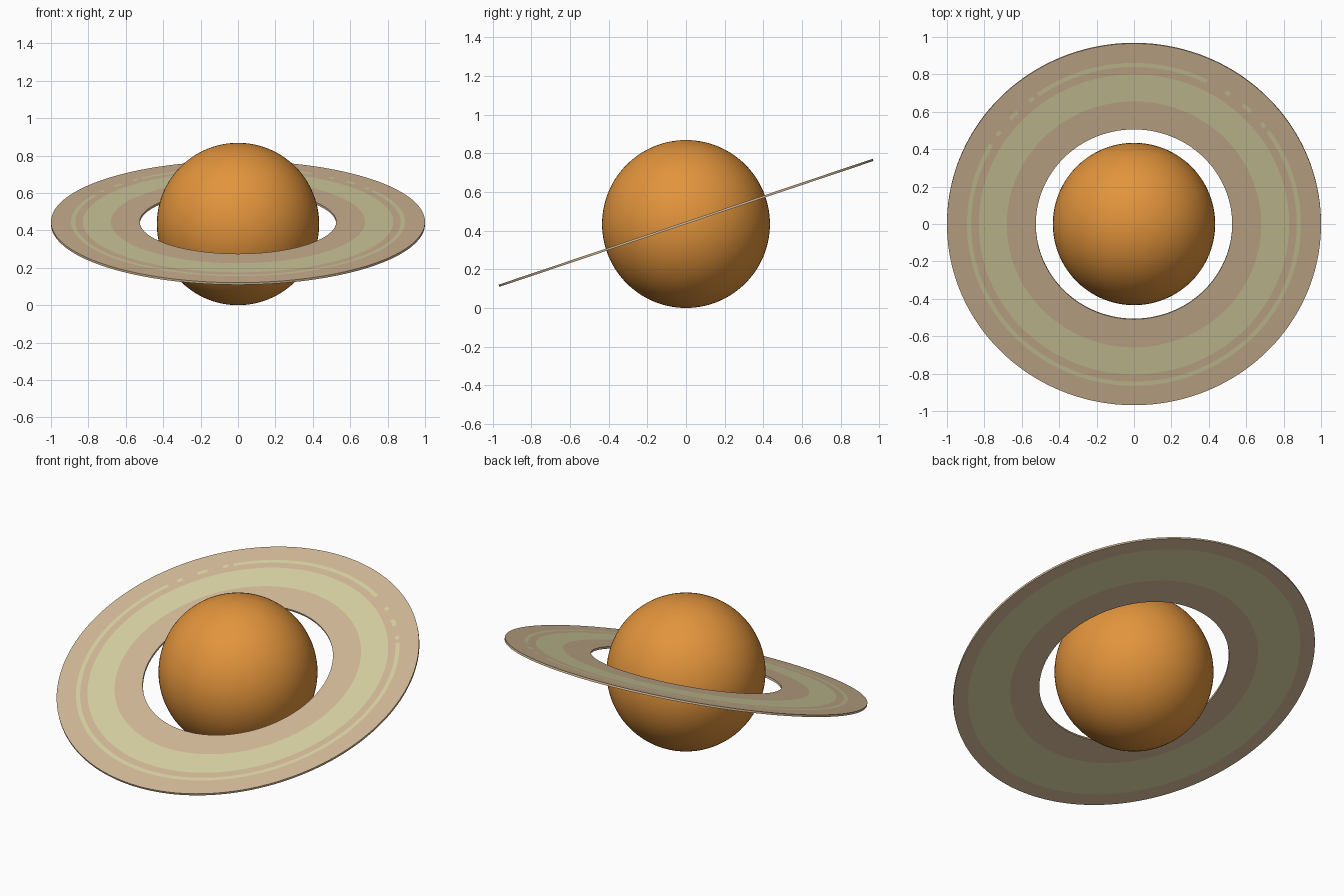
import bpy, bmesh, math
from mathutils import Matrix

default = bpy.data.objects.get("Cube")
if default:
    bpy.data.objects.remove(default, do_unlink=True)


def material(name, rgb):
    mat = bpy.data.materials.new(name)
    mat.use_nodes = True
    mat.diffuse_color = (*rgb, 1)
    mat.node_tree.nodes["Principled BSDF"].inputs["Base Color"].default_value = (*rgb, 1)
    return mat


orange = material("orange", (0.76, 0.296, 0.045))
tan = material("tan", (0.65, 0.485, 0.31))
pale_green = material("pale green", (0.68, 0.64, 0.36))

# Planet globe
bpy.ops.mesh.primitive_uv_sphere_add(segments=96, ring_count=48, radius=0.434,
                                     location=(0, 0, 0.434))
planet = bpy.context.object
planet.name = "planet"
planet.data.materials.append(orange)
bpy.ops.object.shade_smooth()

# Ring: a thin closed profile of (radius, height), swept around the axis
SEGMENTS = 192
HALF = 0.006
upper = [0.525, 0.68, 0.83, 0.87, 0.893, 1.0]
lower = [1.0, 0.92, 0.685, 0.525]
profile = [(r, HALF) for r in upper] + [(r, -HALF) for r in lower]
MAIN_BAND, THIN_STRIPE, UNDER_BAND = 1, 3, 7


def is_green(band, angle):
    if band in (MAIN_BAND, UNDER_BAND):
        return True
    # The thin stripe is broken up on the two rear diagonals
    broken = 35 < angle < 62 or 125 < angle < 150
    return band == THIN_STRIPE and (not broken or int(angle) % 9 < 2)


bm = bmesh.new()
loops = []
for i in range(SEGMENTS):
    a = math.tau * i / SEGMENTS
    loops.append([bm.verts.new((r * math.cos(a), r * math.sin(a), z)) for r, z in profile])
for i, loop in enumerate(loops):
    following = loops[(i + 1) % SEGMENTS]
    for j in range(len(profile)):
        k = (j + 1) % len(profile)
        face = bm.faces.new((loop[j], loop[k], following[k], following[j]))
        face.material_index = int(is_green(j, 360 * i / SEGMENTS))
bmesh.ops.recalc_face_normals(bm, faces=bm.faces)

# Slightly oval, tilted up towards the back
bm.transform(Matrix.Translation((0, 0, 0.44))
             @ Matrix.Rotation(math.radians(18.6), 4, "X")
             @ Matrix.Diagonal((1, 1.02, 1, 1)))
mesh = bpy.data.meshes.new("ring")
bm.to_mesh(mesh)
bm.free()
mesh.materials.append(tan)
mesh.materials.append(pale_green)
ring = bpy.data.objects.new("ring", mesh)
bpy.context.collection.objects.link(ring)
